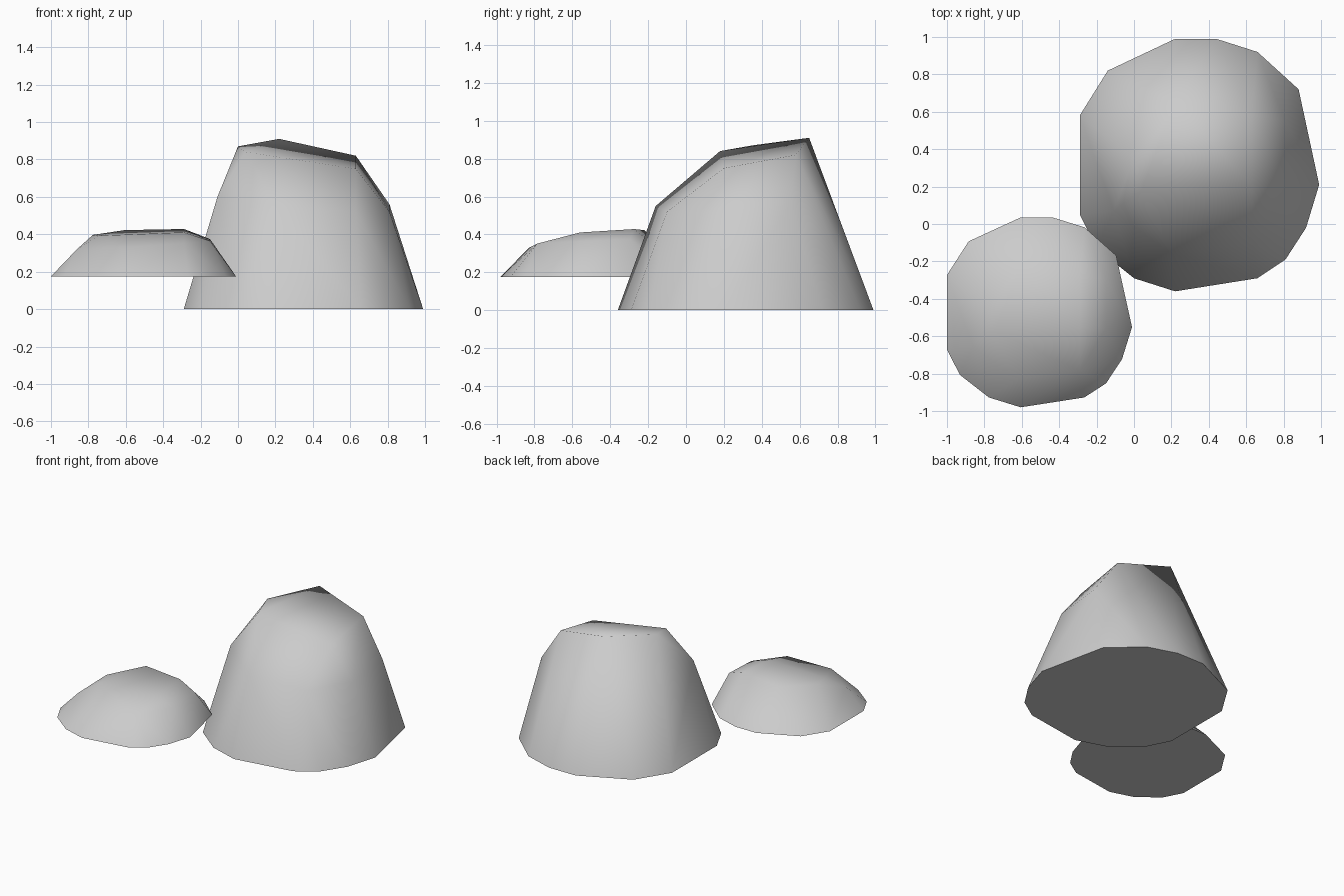
import bpy, bmesh, math

cube = bpy.data.objects.get("Cube")
if cube:
    bpy.data.objects.remove(cube, do_unlink=True)

stone = bpy.data.materials.new("stone grey")
stone.use_nodes = True
GREY = (0.6, 0.6, 0.6, 1)
stone.diffuse_color = GREY
stone.node_tree.nodes["Principled BSDF"].inputs["Base Color"].default_value = GREY

# Footprint of a boulder
FOOT = [(-.29, .58), (-.14, .82), (.22, .99), (.44, .99), (.66, .92), (.88, .72),
        (.99, .21), (.92, -.02), (.81, -.19), (.66, -.29), (.22, -.36), (0, -.29),
        (-.2, -.13), (-.29, .05)]
# Shoulder bulges and crown corners
SHOULDER = [(-.11, .07, .6), (.2, -.16, .55), (.63, -.1, .52), (.81, .2, .52), (.81, .55, .56)]
CROWN = [(0, .35, .87), (.22, .65, .91), (.63, .58, .82), (.63, .2, .75), (.04, .18, .84)]


def boulder(name, place):
    """Wrap the boulder corners, moved by place, in a faceted skin."""
    bm = bmesh.new()
    for corner in [(x, y, 0) for x, y in FOOT] + SHOULDER + CROWN:
        bm.verts.new(place(*corner))
    bmesh.ops.convex_hull(bm, input=bm.verts[:])
    bmesh.ops.delete(bm, geom=[v for v in bm.verts if not v.link_faces], context='VERTS')
    bmesh.ops.dissolve_limit(bm, angle_limit=math.radians(1), verts=bm.verts[:], edges=bm.edges[:])
    bmesh.ops.recalc_face_normals(bm, faces=bm.faces[:])
    mesh = bpy.data.meshes.new(name)
    bm.to_mesh(mesh)
    bm.free()
    mesh.materials.append(stone)
    obj = bpy.data.objects.new(name, mesh)
    bpy.context.collection.objects.link(obj)
    bpy.ops.object.select_all(action='DESELECT')
    obj.select_set(True)
    bpy.context.view_layer.objects.active = obj
    bpy.ops.object.shade_smooth_by_angle(angle=math.radians(85))


def flatten(x, y, z):
    """Shrink and squash a corner, lifting the crown towards the left."""
    return ((x + .29) * .773 - 1, (y + .36) * .752 - .98,
            .175 + .255 * z + .07 * x * min(1, 3 * z))


boulder("tall_boulder", lambda x, y, z: (x, y, z))
boulder("low_boulder", flatten)
